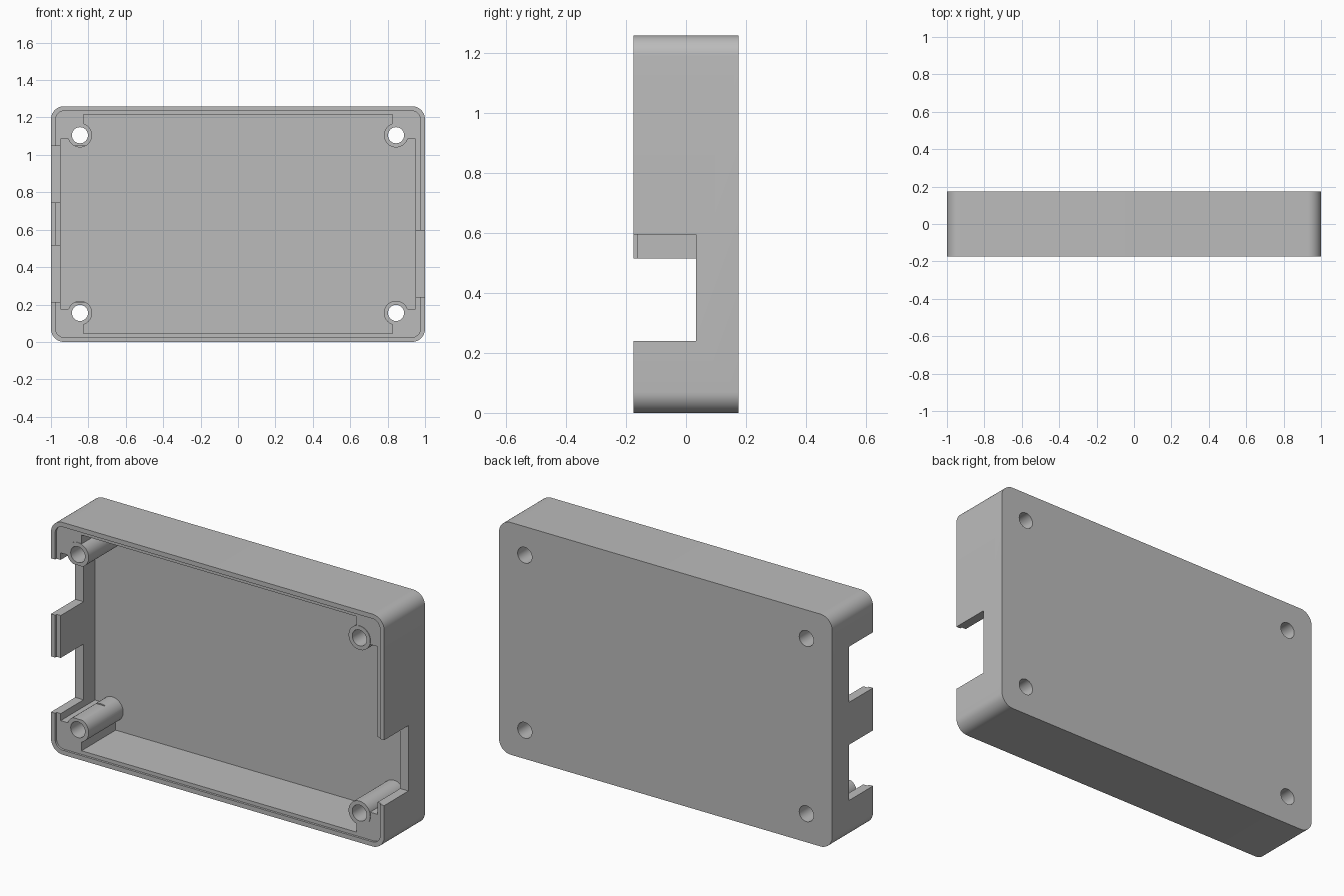
import bpy, bmesh, math
from mathutils import Vector

if "Cube" in bpy.data.objects:
    bpy.data.objects.remove(bpy.data.objects["Cube"], do_unlink=True)

MID = 0.63             # height of the case centre
FRONT, BACK = -0.175, 0.175
LEDGE, FLOOR = -0.163, 0.13
SLOT_END = 0.033
BOSS_X, BOSS_Z = 0.845, 0.475

grey = bpy.data.materials.new("plain grey")
grey.use_nodes = True
grey.diffuse_color = (0.5, 0.5, 0.5, 1)
grey.node_tree.nodes["Principled BSDF"].inputs["Base Color"].default_value = (0.5, 0.5, 0.5, 1)


def prism(name, outline, y0, y1):
    """Extrude an x-z outline along y."""
    bm = bmesh.new()
    face = bm.faces.new([bm.verts.new((x, y0, z)) for x, z in outline])
    out = bmesh.ops.extrude_face_region(bm, geom=[face])
    moved = [g for g in out["geom"] if isinstance(g, bmesh.types.BMVert)]
    bmesh.ops.translate(bm, verts=moved, vec=Vector((0, y1 - y0, 0)))
    bmesh.ops.recalc_face_normals(bm, faces=bm.faces)
    mesh = bpy.data.meshes.new(name)
    bm.to_mesh(mesh)
    bm.free()
    obj = bpy.data.objects.new(name, mesh)
    bpy.context.collection.objects.link(obj)
    mesh.materials.append(grey)
    return obj


def rectangle(x0, x1, z0, z1):
    return [(x0, z0), (x1, z0), (x1, z1), (x0, z1)]


def rounded(w, h, r, steps=10):
    pts = []
    for i, (sx, sz) in enumerate([(1, 1), (-1, 1), (-1, -1), (1, -1)]):
        for k in range(steps + 1):
            a = math.pi / 2 * (i + k / steps)
            pts.append((sx * (w - r) + r * math.cos(a), MID + sz * (h - r) + r * math.sin(a)))
    return pts


def circle(x, z, r, n=40):
    return [(x + r * math.cos(2 * math.pi * k / n), z + r * math.sin(2 * math.pi * k / n))
            for k in range(n)]


def combine(target, tool, operation):
    """Apply a boolean and discard the tool."""
    mod = target.modifiers.new("shape", "BOOLEAN")
    mod.operation = operation
    mod.solver = "EXACT"
    mod.object = tool
    bpy.context.view_layer.objects.active = target
    bpy.ops.object.modifier_apply(modifier=mod.name)
    bpy.data.objects.remove(tool, do_unlink=True)


# Outer block with a shallow lip recess
case = prism("case_shell", rounded(1, MID, 0.07), FRONT, BACK)
combine(case, prism("lip_cut", rounded(0.975, MID - 0.025, 0.045), -0.3, LEDGE), "DIFFERENCE")

# Cavity that leaves solid corners
for w, h in ((0.825, 0.585), (0.95, 0.455)):
    combine(case, prism("cavity_cut", rectangle(-w, w, MID - h, MID + h), -0.3, FLOOR), "DIFFERENCE")

# Screw bosses
corners = [(sx * BOSS_X, MID + sz * BOSS_Z) for sx in (-1, 1) for sz in (-1, 1)]
for x, z in corners:
    combine(case, prism("boss", circle(x, z, 0.065), LEDGE - 0.003, 0.15), "UNION")

# Two side openings on one wall, one on the other
for x0, x1, z0, z1 in ((-1.1, -0.75, 0.213, 0.515), (-1.1, -0.75, 0.745, 1.047),
                       (0.9, 1.1, 0.24, 0.595)):
    combine(case, prism("slot_cut", rectangle(x0, x1, z0, z1), -0.3, SLOT_END), "DIFFERENCE")

# Through holes
for x, z in corners:
    combine(case, prism("hole_cut", circle(x, z, 0.043), -0.3, 0.3), "DIFFERENCE")

bpy.ops.object.select_all(action="DESELECT")
case.select_set(True)
bpy.context.view_layer.objects.active = case
bpy.ops.object.shade_smooth_by_angle(angle=math.radians(30))
